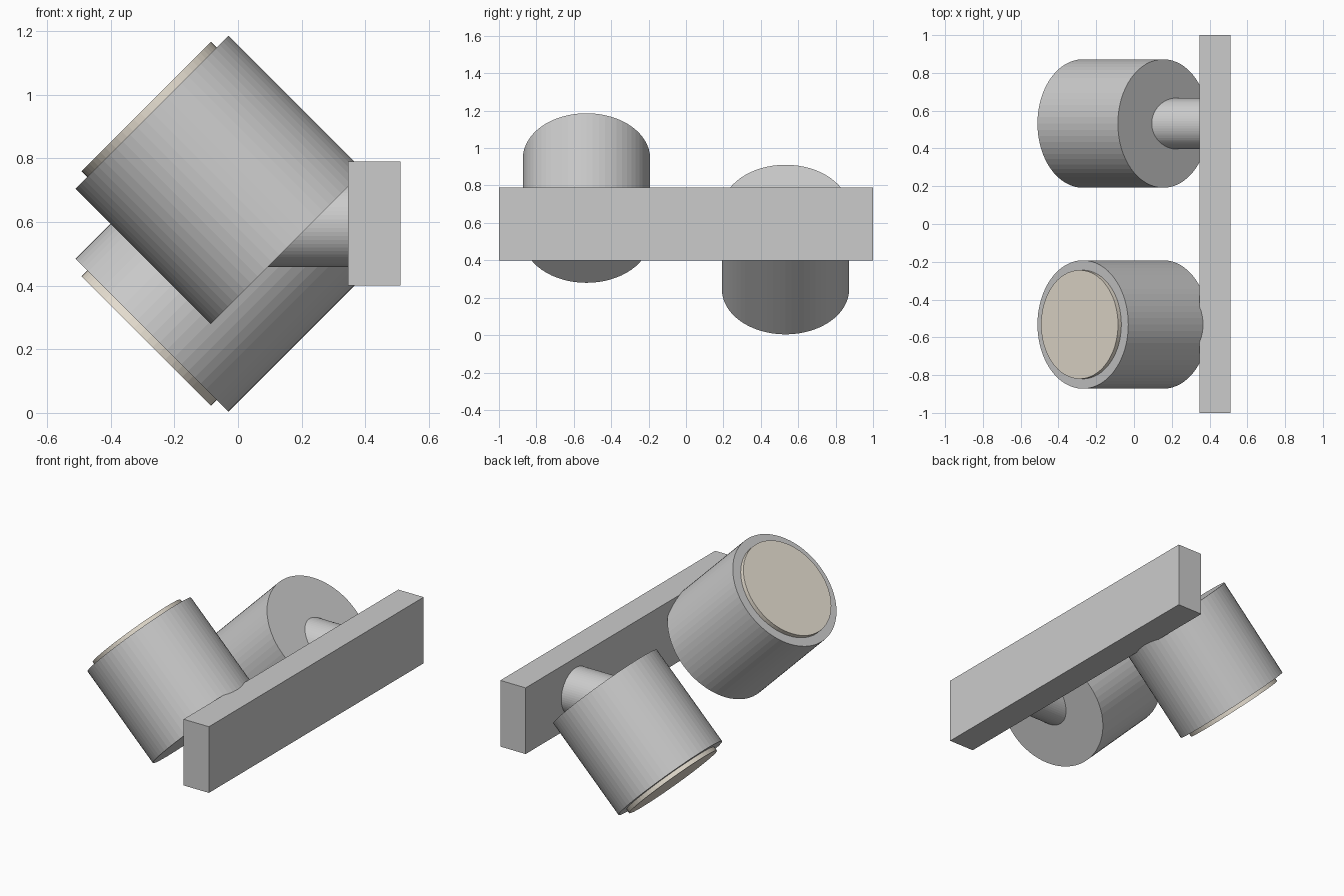
import bpy
from math import sqrt
from mathutils import Vector

if "Cube" in bpy.data.objects:
    bpy.data.objects.remove(bpy.data.objects["Cube"])

MID_Z = 0.595   # height of the mounting bar's centre line


def rod(name, start, end, radius, sides=64):
    """Cylinder running between two points."""
    a, b = Vector(start), Vector(end)
    axis = b - a
    bpy.ops.mesh.primitive_cylinder_add(
        vertices=sides, radius=radius, depth=axis.length, location=(a + b) / 2,
        rotation=axis.to_track_quat('Z', 'Y').to_euler())
    obj = bpy.context.object
    obj.name = name
    return obj


# Wall mounting bar
bpy.ops.mesh.primitive_cube_add(size=1, location=(0.428, 0, MID_Z))
bar = bpy.context.object
bar.name = "mounting_bar"
bar.scale = (0.165, 2.0, 0.39)
bpy.ops.object.transform_apply(location=False, rotation=False, scale=True)

# Warm lens colour
lens_mat = bpy.data.materials.new("warm_lens")
lens_mat.diffuse_color = (0.8, 0.74, 0.64, 1)
lens_mat.use_nodes = True
lens_mat.node_tree.nodes["Principled BSDF"].inputs["Base Color"].default_value = lens_mat.diffuse_color

# Two spot heads: one tilted up, the other tilted down
for label, y, tilt in (("upper", -0.532, 1), ("lower", 0.532, -1)):
    u = Vector((-1, 0, tilt)) / sqrt(2)
    back = Vector((0.155, y, MID_Z - 0.075 * tilt))
    front = back + u * 0.602
    rod(label + "_lamp_body", back, front, 0.34)
    lens = rod(label + "_lamp_lens", front - u * 0.02, front + u * 0.025, 0.288)
    lens.data.materials.append(lens_mat)
    # Horizontal arm from the bar into the back of the head
    rod(label + "_arm", (0.09, y, MID_Z), (0.38, y, MID_Z), 0.136)
